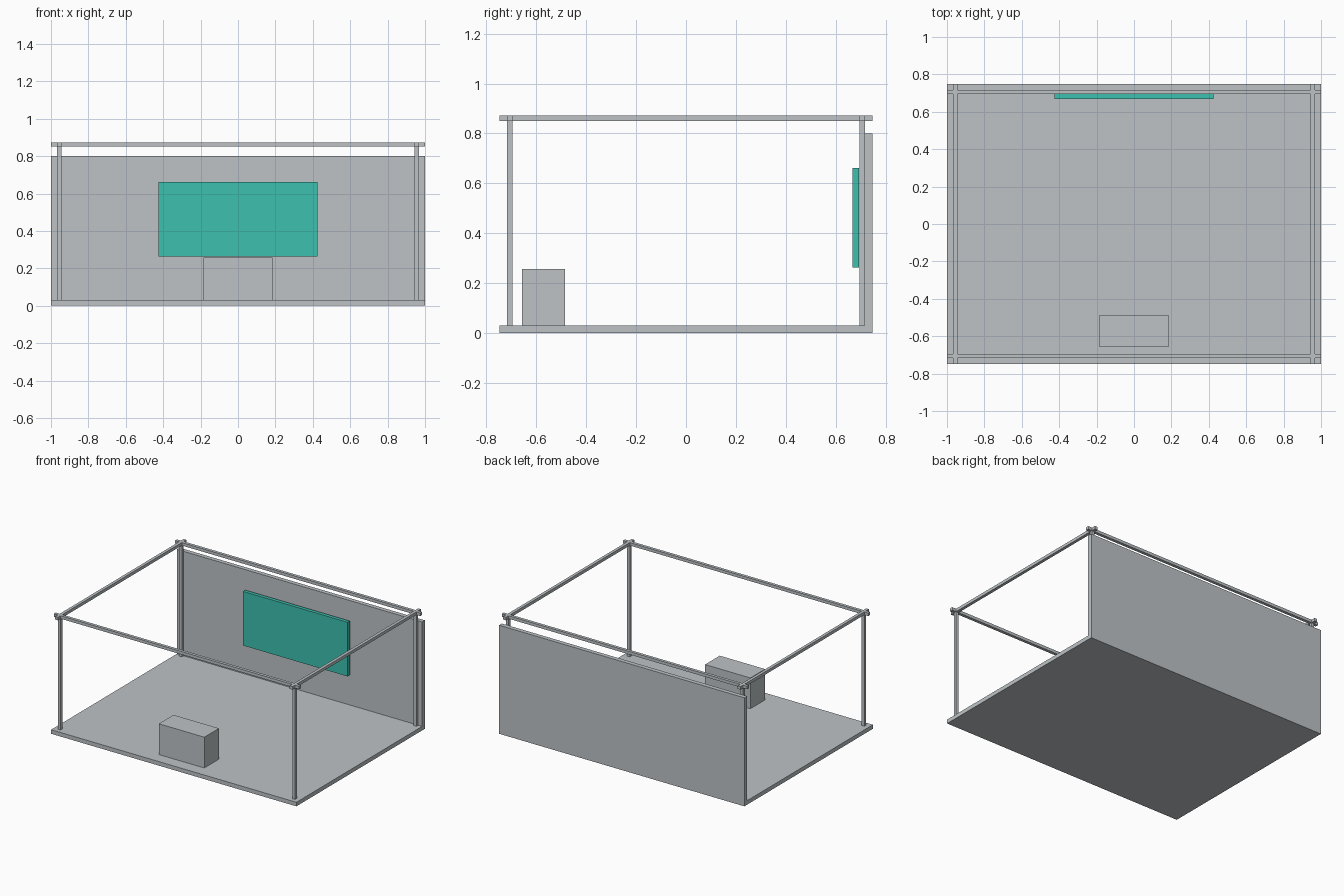
import bpy
import bmesh
from mathutils import Matrix, Vector

cube = bpy.data.objects.get("Cube")
if cube:
    bpy.data.objects.remove(cube, do_unlink=True)


def material(name, rgb):
    mat = bpy.data.materials.new(name)
    mat.use_nodes = True
    color = (*rgb, 1)
    mat.diffuse_color = color
    mat.node_tree.nodes["Principled BSDF"].inputs["Base Color"].default_value = color
    return mat


grey = material("light grey", (0.51, 0.545, 0.565))
teal = material("teal", (0.048, 0.53, 0.43))


def box(name, low, high, mat, recess=None):
    """Box between two corners; recess = (border, depth) sinks its back face."""
    low, high = Vector(low), Vector(high)
    bm = bmesh.new()
    placement = Matrix.Translation((low + high) / 2) @ Matrix.Diagonal((*(high - low), 1))
    bmesh.ops.create_cube(bm, size=1, matrix=placement)
    if recess:
        bm.normal_update()
        back = [f for f in bm.faces if f.normal.y > 0.9]
        bmesh.ops.inset_region(bm, faces=back, thickness=recess[0], depth=0)
        bmesh.ops.translate(bm, verts=back[0].verts, vec=(0, -recess[1], 0))
    mesh = bpy.data.meshes.new(name)
    bm.to_mesh(mesh)
    bm.free()
    mesh.materials.append(mat)
    obj = bpy.data.objects.new(name, mesh)
    bpy.context.collection.objects.link(obj)
    return obj


W, D = 1.0, 0.748            # half width and half depth of the stage
FLOOR, TOP = 0.03, 0.873     # floor surface and frame top
PX, PY, R = 0.956, 0.706, 0.011  # post centres and half thickness

# Floor and back wall
box("floor", (-W, -D, 0), (W, D, FLOOR), grey)
box("back_wall", (-W, D - 0.032, FLOOR), (W, D, 0.8), grey)

# Corner posts
for x, side in ((PX, "left"), (-PX, "right")):
    for y, end in ((-PY, "front"), (PY, "back")):
        box(f"{end}_{side}_post", (x - R, y - R, FLOOR), (x + R, y + R, TOP), grey)

# Crossing top rails that overrun the posts
for x, side in ((PX, "left"), (-PX, "right")):
    box(f"{side}_top_rail", (x - R, -D, TOP - 2 * R), (x + R, D, TOP), grey)
for y, end in ((-PY, "front"), (PY, "back")):
    box(f"{end}_top_rail", (-W, y - R, TOP - 2 * R), (W, y + R, TOP), grey)

# Hanging screen with a shallow recess in its back
box("screen", (-0.426, 0.668, 0.263), (0.426, 0.694, 0.662), teal, recess=(0.02, 0.003))

# Desk block near the front
box("desk", (-0.185, -0.657, FLOOR), (0.185, -0.486, 0.257), grey)
